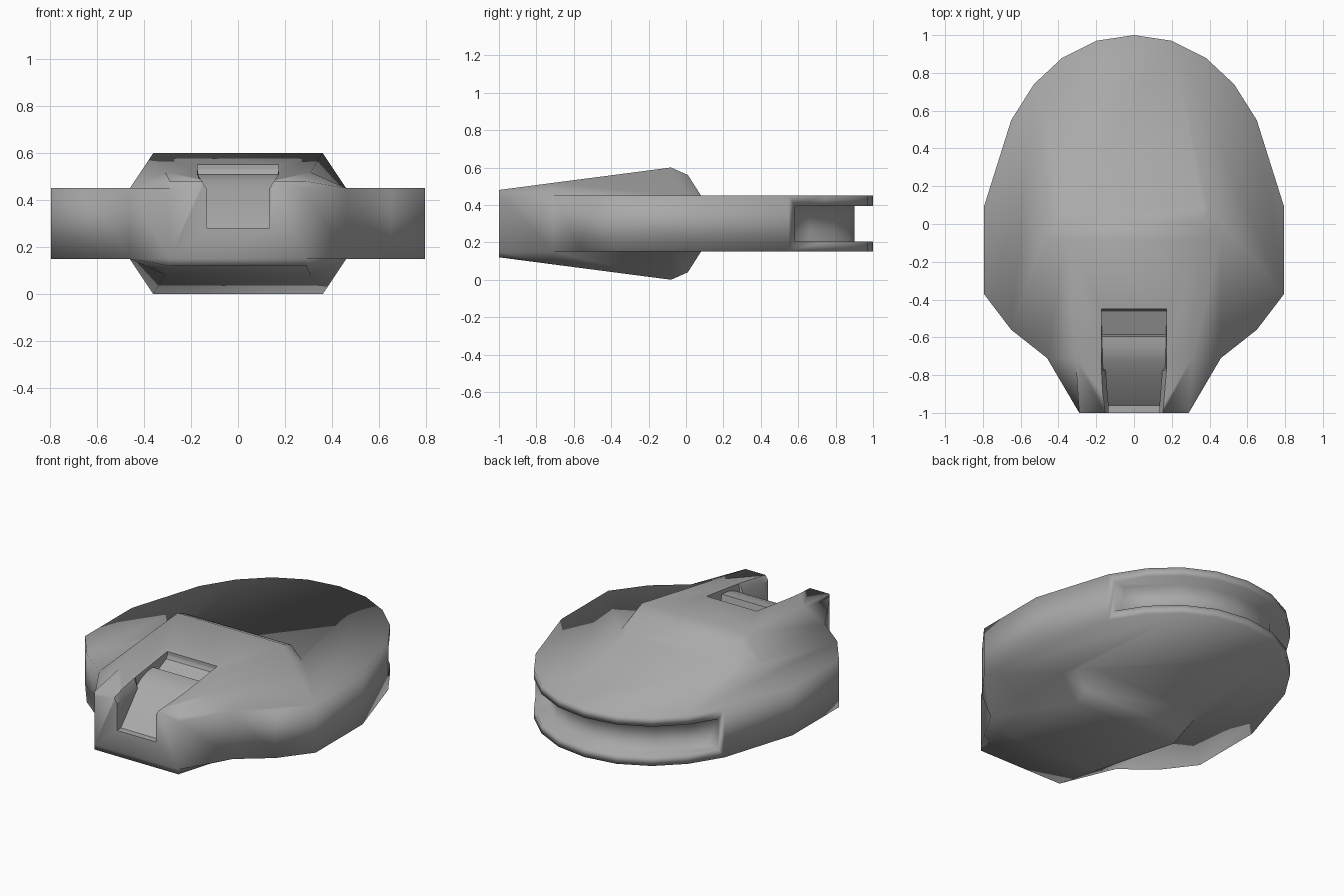
import bpy, bmesh

if "Cube" in bpy.data.objects:
    bpy.data.objects.remove(bpy.data.objects["Cube"])

MID = 0.3  # the body is symmetric about this height


def loft(name, sections):
    """Skin a list of equal-length closed sections and cap both ends."""
    bm = bmesh.new()
    rings = [[bm.verts.new(p) for p in s] for s in sections]
    n = len(rings[0])
    for a, b in zip(rings, rings[1:]):
        for i in range(n):
            j = (i + 1) % n
            bm.faces.new((a[i], a[j], b[j], b[i]))
    bm.faces.new(rings[0][::-1])
    bm.faces.new(rings[-1])
    bmesh.ops.recalc_face_normals(bm, faces=bm.faces)
    me = bpy.data.meshes.new(name)
    bm.to_mesh(me)
    bm.free()
    ob = bpy.data.objects.new(name, me)
    bpy.context.collection.objects.link(ob)
    return ob


def mirrored(half):
    """Mirror a right-hand outline across x = 0."""
    return half + [(-x, y) for x, y in reversed(half) if x > 0]


def prism(name, outline, z0, z1):
    return loft(name, [[(x, y, z) for x, y in outline] for z in (z0, z1)])


def combine(target, tool, op):
    tool.hide_render = True
    m = target.modifiers.new(op, 'BOOLEAN')
    m.operation, m.object, m.solver = op, tool, 'EXACT'
    bpy.context.view_layer.objects.active = target
    bpy.ops.object.modifier_apply(modifier=m.name)
    bpy.data.objects.remove(tool)


# flat rounded body plate
arc = [(0, 1), (.2, .97), (.38, .88), (.53, .74), (.65, .55)]
plate = arc + [(.795, .09), (.795, -.37), (.65, -.56), (.46, -.71)]
body = prism("body", mirrored(plate), .15, .45)

# wedge-shaped housing: y, top half width, top z, side half width, side z
housing_rows = [(-1, .29, .48, .29, .45), (-.71, .31, .518, .46, .45),
                (-.08, .36, .6, .46, .45), (.01, .36, .56, .44, .45),
                (.08, .37, .45, .40, .43)]
sections = []
for y, xt, zt, xs, zs in housing_rows:
    right = [(xt, zt), (xs, zs), (xs, 2 * MID - zs), (xt, 2 * MID - zt)]
    ring = right + [(-x, z) for x, z in reversed(right)]
    sections.append([(x, y, z) for x, z in ring])
combine(body, loft("housing", sections), 'UNION')

# groove around the back rim
inner = [(0, .9), (.18, .87), (.34, .79), (.47, .66), (.55, .57)]
outer = [(.75, .6), (.6, 1.0), (.3, 1.2)]
combine(body, prism("rim_groove_cutter", mirrored(inner + outer), .205, .395),
        'DIFFERENCE')

# stepped notch in the front: y, half width, floor z
notch_rows = [(-1.1, .132, .28), (-.96, .135, .28), (-.775, .15, .45),
              (-.765, .165, .455), (-.72, .166, .485), (-.66, .168, .505),
              (-.595, .17, .51), (-.585, .17, .455), (-.46, .172, .51),
              (-.45, .172, .53)]
notch = []
for y, w, z in notch_rows:
    side = [(w, z), (w, max(z + .003, .45)), (.172, max(z + .02, .51)), (.175, .75)]
    ring = side + [(-x, h) for x, h in reversed(side)]
    notch.append([(x, y, h) for x, h in ring])
combine(body, loft("notch_cutter", notch), 'DIFFERENCE')

# soft shading over the shell, crisp edges round the notch
bm = bmesh.new()
bm.from_mesh(body.data)
bmesh.ops.remove_doubles(bm, verts=bm.verts, dist=.001)
for f in bm.faces:
    f.smooth = True


def in_notch(f):
    return all(abs(v.co.x) < .18 and v.co.y < -.44 and v.co.z > .27 for v in f.verts)


for e in bm.edges:
    if any(in_notch(f) for f in e.link_faces) and e.calc_face_angle(0) > .5:
        e.smooth = False
bm.to_mesh(body.data)
bm.free()

# mid-grey shell
grey = bpy.data.materials.new("mid_grey")
grey.diffuse_color = (.4, .4, .4, 1)
grey.use_nodes = True
grey.node_tree.nodes["Principled BSDF"].inputs["Base Color"].default_value = grey.diffuse_color
body.data.materials.clear()
body.data.materials.append(grey)
for p in body.data.polygons:
    p.material_index = 0
